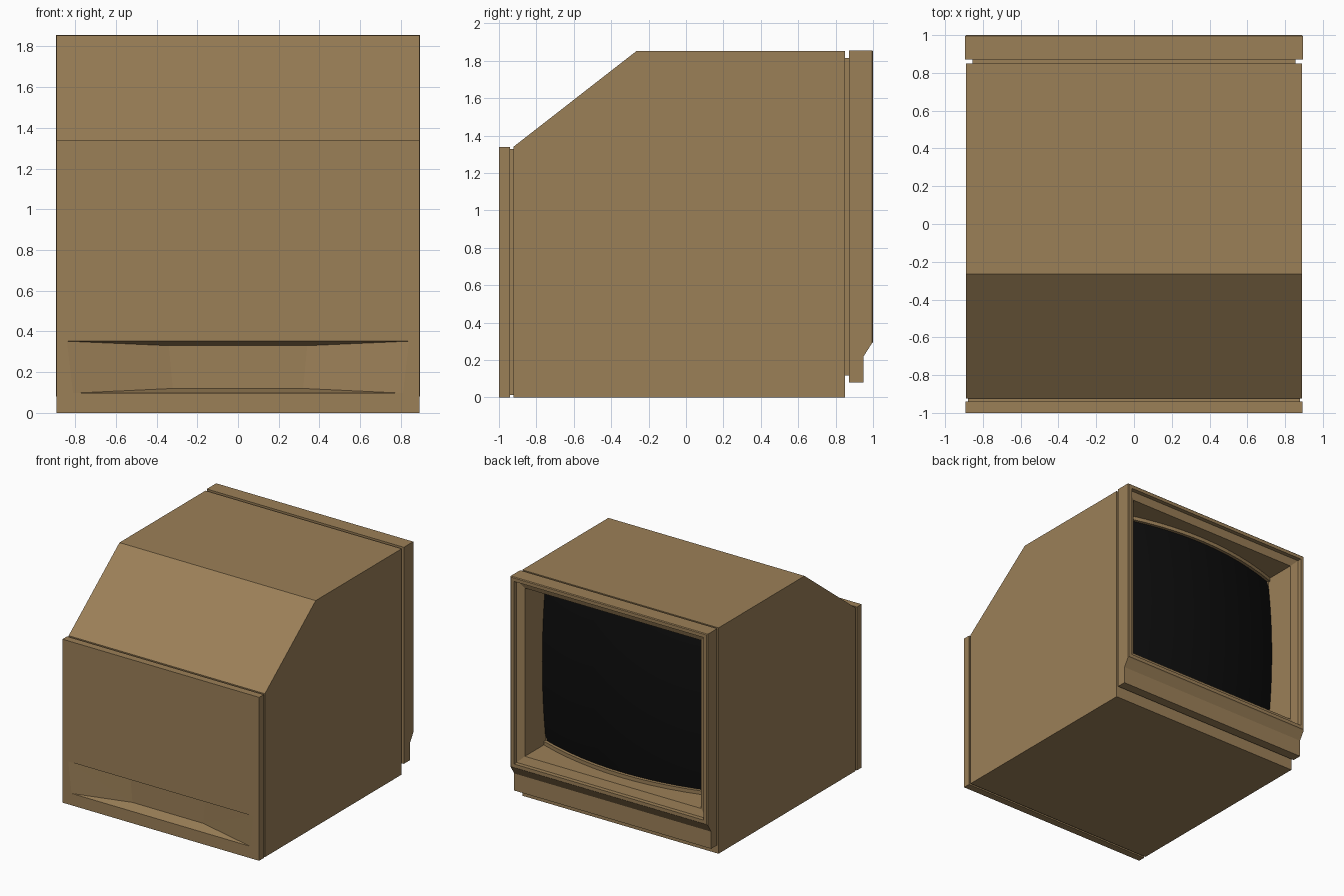
import bpy, bmesh, math

if "Cube" in bpy.data.objects:
    bpy.data.objects.remove(bpy.data.objects["Cube"])


def material(name, color):
    m = bpy.data.materials.new(name)
    m.diffuse_color = (*color, 1)
    m.use_nodes = True
    m.node_tree.nodes["Principled BSDF"].inputs["Base Color"].default_value = m.diffuse_color
    return m


TAN = material("tan plastic", (0.33, 0.215, 0.097))
BLACK = material("black glass", (0.004, 0.004, 0.004))


def finish(name, bm, mat):
    bmesh.ops.recalc_face_normals(bm, faces=bm.faces)
    me = bpy.data.meshes.new(name)
    bm.to_mesh(me)
    bm.free()
    me.materials.append(mat)
    ob = bpy.data.objects.new(name, me)
    bpy.context.collection.objects.link(ob)
    return ob


def loft(name, rings, mat):
    """Rectangular rings (y, half width, bottom, top) skinned into a closed solid."""
    bm = bmesh.new()
    loops = [[bm.verts.new(p) for p in ((-w, y, a), (w, y, a), (w, y, b), (-w, y, b))]
             for y, w, a, b in rings]
    for p, q in zip(loops, loops[1:]):
        for i in range(4):
            j = (i + 1) % 4
            bm.faces.new((p[i], p[j], q[j], q[i]))
    bm.faces.new(loops[0])
    bm.faces.new(loops[-1])
    return finish(name, bm, mat)


# Cabinet: back panel, groove, sloped case, neck, bezel, stepped rim, screen well
cabinet = loft("cabinet", [
    (-1.00, 0.892, 0.0, 1.34), (-0.94, 0.892, 0.0, 1.34),
    (-0.94, 0.88, 0.012, 1.328), (-0.923, 0.88, 0.012, 1.328),
    (-0.923, 0.89, 0.0, 1.34), (-0.265, 0.89, 0.0, 1.852),
    (0.85, 0.89, 0.0, 1.852), (0.85, 0.855, 0.118, 1.815),
    (0.872, 0.855, 0.118, 1.815), (0.872, 0.894, 0.08, 1.856),
    (0.95, 0.894, 0.08, 1.856), (0.95, 0.894, 0.22, 1.856),
    (0.994, 0.894, 0.29, 1.856), (1.00, 0.888, 0.296, 1.85),
    (1.00, 0.86, 0.325, 1.822), (0.965, 0.86, 0.325, 1.822),
    (0.945, 0.80, 0.383, 1.762), (0.68, 0.80, 0.383, 1.762),
], TAN)

# Shallow grip recess cut in the back panel
bm = bmesh.new()
for y, wt, wb, a, b in ((-1.05, 0.84, 0.81, 0.097, 0.352),
                        (-1.0, 0.84, 0.81, 0.097, 0.352),
                        (-0.91, 0.34, 0.32, 0.12, 0.33)):
    for s in (-1, 1):
        bm.verts.new((s * wt, y, b))
        bm.verts.new((s * wb, y, a))
bmesh.ops.convex_hull(bm, input=bm.verts)
cutter = finish("recess_cutter", bm, TAN)
cutter.hide_render = True
cutter.hide_set(True)
mod = cabinet.modifiers.new("recess", 'BOOLEAN')
mod.operation = 'DIFFERENCE'
mod.solver = 'EXACT'
mod.object = cutter
bpy.context.view_layer.objects.active = cabinet
cabinet.select_set(True)
bpy.ops.object.modifier_apply(modifier="recess")
bpy.data.objects.remove(cutter)

# Bulging picture tube glass
ZC, ZH, XH = 1.0725, 0.6895, 0.80


def bulge(x, z):
    return 0.72 + 0.14 * (1 - (x / XH) ** 2) - 0.05 * ((z - ZC) / ZH) ** 2


N, M = 24, 16
bm = bmesh.new()
grid = []
for i in range(N + 1):
    x = XH * (2 * i / N - 1)
    col = []
    for j in range(M + 1):
        z = ZC + ZH * (2 * j / M - 1)
        col.append(bm.verts.new((x, bulge(x, z), z)))
    grid.append(col)
for i in range(N):
    for j in range(M):
        bm.faces.new((grid[i][j], grid[i][j + 1], grid[i + 1][j + 1], grid[i + 1][j]))
screen = finish("screen", bm, BLACK)
for p in screen.data.polygons:
    p.use_smooth = True
if sum(p.normal.y for p in screen.data.polygons) < 0:
    screen.data.flip_normals()

# Curved lips above and below the glass
for name, s in (("lower_screen_lip", -1), ("upper_screen_lip", 1)):
    bm = bmesh.new()
    rows = []
    for i in range(13):
        x = XH * (i / 6 - 1)
        front = bulge(x, ZC + ZH) + 0.03
        z0, z1 = ZC + s * ZH, ZC + s * (ZH - 0.03)
        rows.append([bm.verts.new(p) for p in (
            (x, front, z0), (x, front, z1), (x, front - 0.06, z1), (x, front - 0.06, z0))])
    for p, q in zip(rows, rows[1:]):
        for i in range(4):
            j = (i + 1) % 4
            bm.faces.new((p[i], p[j], q[j], q[i]))
    bm.faces.new(rows[0])
    bm.faces.new(rows[-1])
    finish(name, bm, TAN)
